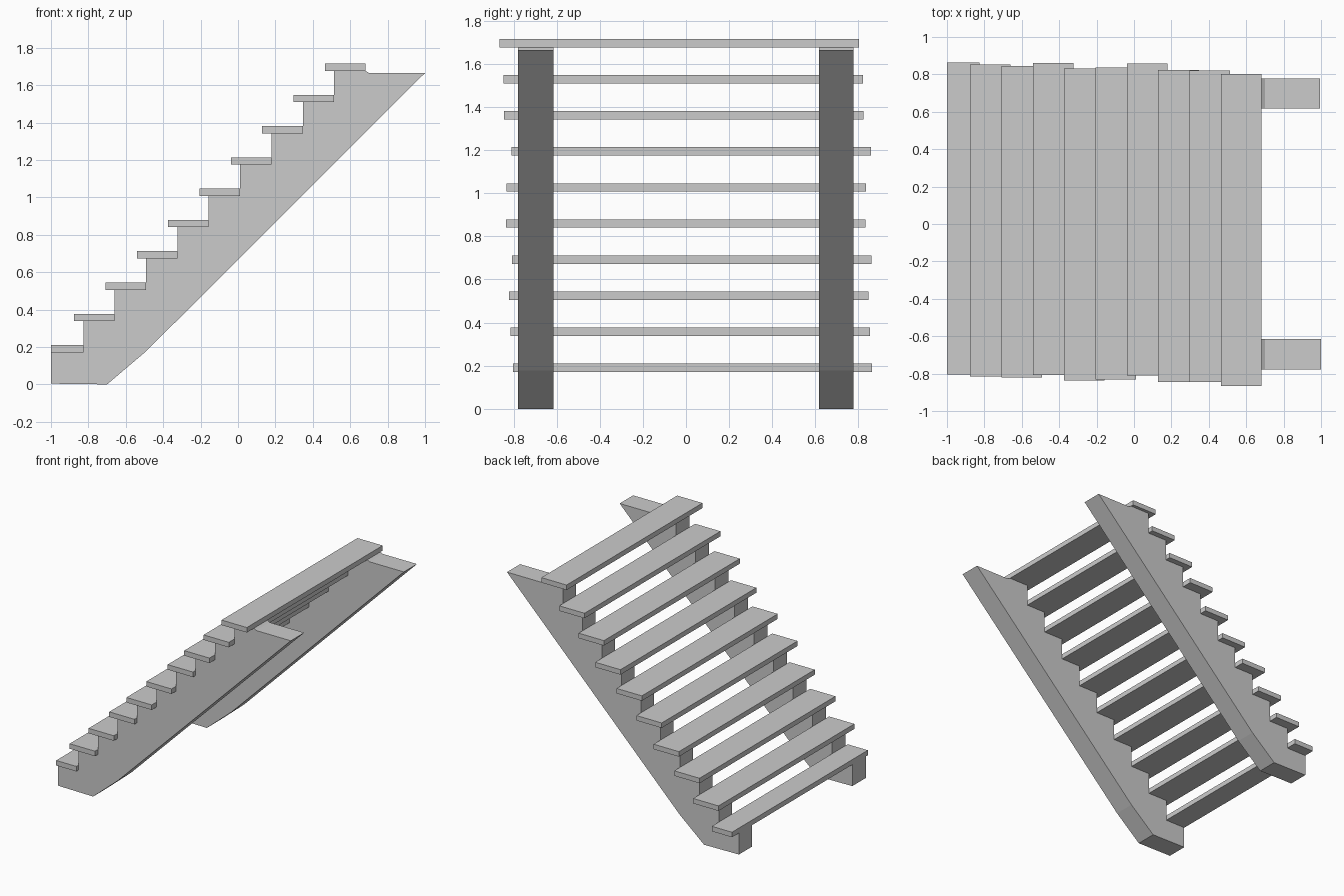
import bpy, bmesh

if "Cube" in bpy.data.objects:
    bpy.data.objects.remove(bpy.data.objects["Cube"])

N = 10
RISE, RUN = 0.1673, 0.1676       # step height and depth
Z0, THICK = 0.171, 0.039         # underside of first tread, tread thickness
X0, WIDTH = -1.044, 0.217        # front edge of first tread before trimming
LENGTH = 1.668


def extrude_profile(name, pts, y0, y1):
    """Extrude an XZ outline from y0 to y1."""
    bm = bmesh.new()
    face = bm.faces.new([bm.verts.new((x, y0, z)) for x, z in pts])
    res = bmesh.ops.extrude_face_region(bm, geom=[face])
    verts = [g for g in res["geom"] if isinstance(g, bmesh.types.BMVert)]
    bmesh.ops.translate(bm, verts=verts, vec=(0, y1 - y0, 0))
    bmesh.ops.recalc_face_normals(bm, faces=bm.faces)
    me = bpy.data.meshes.new(name)
    bm.to_mesh(me)
    bm.free()
    ob = bpy.data.objects.new(name, me)
    bpy.context.collection.objects.link(ob)
    return ob


# Treads: planks laid with slightly uneven ends
offsets = [0.030, 0.019, 0.012, 0.026, -0.002, 0.002, 0.025, -0.011, -0.012, -0.031]
for k, off in enumerate(offsets):
    xa, xb = max(-1.0, X0 + k * RUN), X0 + k * RUN + WIDTH
    za, zb = Z0 + k * RISE, Z0 + k * RISE + THICK
    extrude_profile(f"tread_{k + 1}", [(xa, za), (xb, za), (xb, zb), (xa, zb)],
                    off - LENGTH / 2, off + LENGTH / 2)


# Stringers: sawtooth boards carrying the treads
def stringer_profile(tip):
    pts = [(-1.0, 0.004), (-0.70, 0.0), (-0.49, 0.178), (tip, 1.665), (0.70, 1.665)]
    for k in reversed(range(N)):
        z = Z0 + k * RISE
        right = X0 + k * RUN + WIDTH
        left = -1.0 if k == 0 else right - RUN
        pts += [(right, z), (left, z)]
    return pts


extrude_profile("front_stringer", stringer_profile(1.0), -0.779, -0.614)
extrude_profile("back_stringer", stringer_profile(0.994), 0.617, 0.778)
